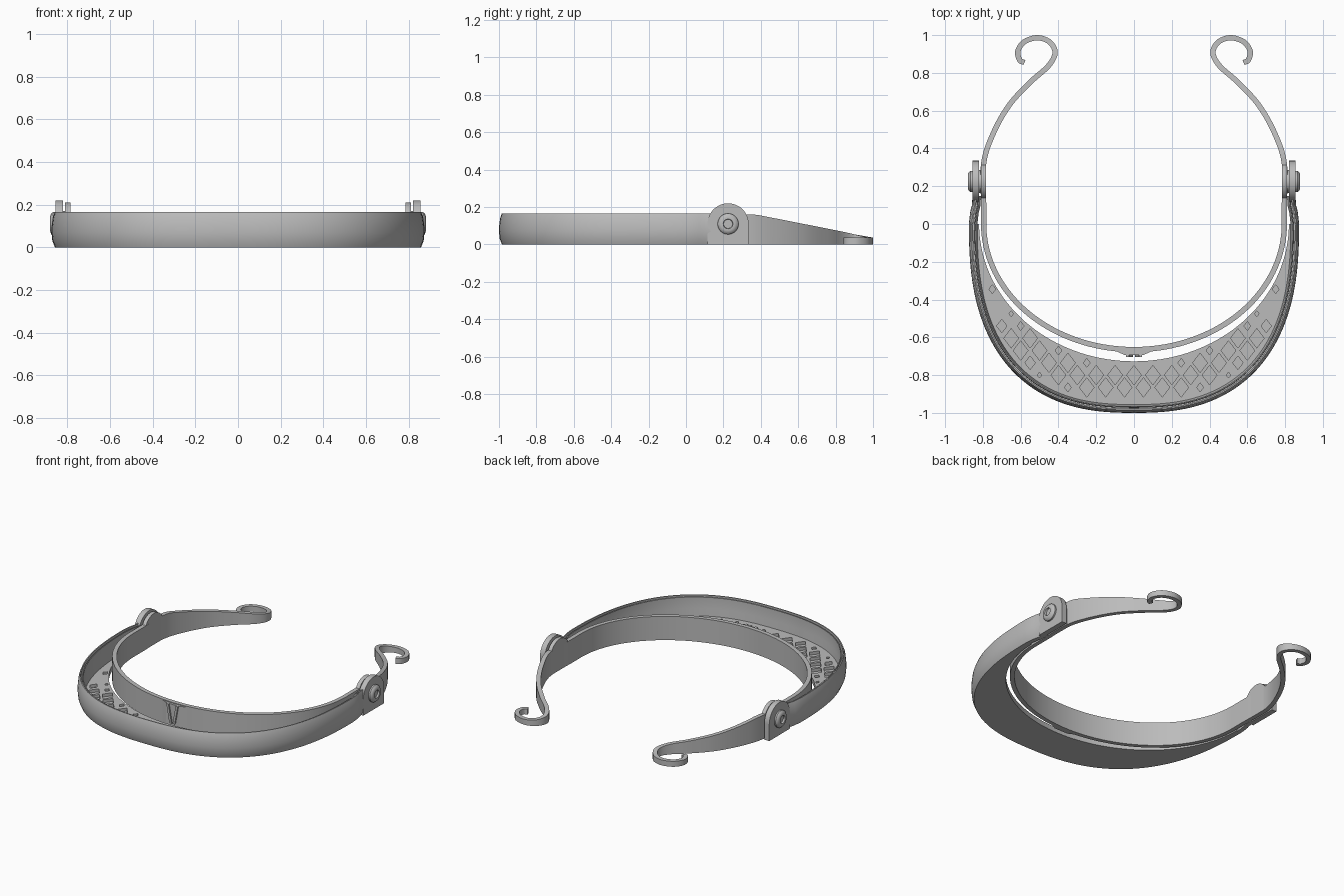
import bpy, bmesh, math
from mathutils import Vector

cube = bpy.data.objects.get("Cube")
if cube:
    bpy.data.objects.remove(cube, do_unlink=True)

GREY = (0.5, 0.5, 0.5, 1)
mat = bpy.data.materials.new("matte grey plastic")
mat.use_nodes = True
mat.diffuse_color = GREY
bsdf = mat.node_tree.nodes["Principled BSDF"]
bsdf.inputs["Base Color"].default_value = GREY
bsdf.inputs["Roughness"].default_value = 0.6


def finish(name, bm, smooth=True):
    bmesh.ops.recalc_face_normals(bm, faces=bm.faces)
    mesh = bpy.data.meshes.new(name)
    bm.to_mesh(mesh)
    bm.free()
    mesh.materials.append(mat)
    ob = bpy.data.objects.new(name, mesh)
    bpy.context.collection.objects.link(ob)
    if smooth:
        bpy.ops.object.select_all(action='DESELECT')
        ob.select_set(True)
        bpy.context.view_layer.objects.active = ob
        bpy.ops.object.shade_smooth_by_angle(angle=math.radians(35))
    return ob


def loft(name, rings, smooth=True):
    """Skin a list of closed rings and cap both ends."""
    bm = bmesh.new()
    rows = [[bm.verts.new(p) for p in ring] for ring in rings]
    n = len(rows[0])
    for a, b in zip(rows, rows[1:]):
        for i in range(n):
            j = (i + 1) % n
            bm.faces.new((a[i], a[j], b[j], b[i]))
    bm.faces.new(rows[0])
    bm.faces.new(rows[-1])
    return finish(name, bm, smooth)


def sweep(name, path, section, heights=None):
    """Sweep (offset, z) section along a flat path; offset runs to the left."""
    rings = []
    for i, p in enumerate(path):
        d = (path[min(i + 1, len(path) - 1)] - path[max(i - 1, 0)]).normalized()
        normal = Vector((-d.y, d.x))
        h = heights[i] if heights else 1
        ring = []
        for off, z in section:
            q = p + normal * off
            ring.append((q.x, q.y, z * h))
        rings.append(ring)
    return loft(name, rings)


def prism_x(name, profile, x0, x1):
    return loft(name, [[(x, y, z) for y, z in profile] for x in (x0, x1)])


def spline(points, steps=6):
    pts = [Vector(p) for p in points]
    pts = [2 * pts[0] - pts[1]] + pts + [2 * pts[-1] - pts[-2]]
    out = []
    for a, b, c, d in zip(pts, pts[1:], pts[2:], pts[3:]):
        for k in range(steps):
            t = k / steps
            out.append(0.5 * (2 * b + (c - a) * t + (2 * a - 5 * b + 4 * c - d) * t ** 2
                              + (3 * b - a - 3 * c + d) * t ** 3))
    return out + [pts[-2]]


def arc(a, b, power, count):
    """Front half of a superellipse, from -x round the front to +x."""
    out = []
    for k in range(count + 1):
        t = math.pi * k / count
        c, s = -math.cos(t), max(math.sin(t), 0)
        out.append(Vector((math.copysign(abs(c) ** (2 / power), c) * a,
                           -s ** (2 / power) * b)))
    return out


def flip(points):
    return [Vector((-p.x, p.y)) for p in reversed(points)]


# Head band with tapering arms and hooked ends, one continuous strip
arm = spline([(0.796, 0.1), (0.796, 0.32), (0.745, 0.48), (0.66, 0.63), (0.55, 0.75),
              (0.455, 0.835), (0.418, 0.905), (0.445, 0.962), (0.51, 0.986),
              (0.58, 0.965), (0.615, 0.915), (0.605, 0.868), (0.58, 0.855)])
arm_h, h = [], 0.16
for p in arm:
    h = max(0.036, min(h, 0.16 - 0.2 * (p.y - 0.37)))
    arm_h.append(h)
front = arc(0.796, 0.665, 2, 72)
sweep("head_band", flip(arm) + front + arm,
      [(-0.014, 0), (0.014, 0), (0.014, 1), (-0.014, 1)],
      arm_h[::-1] + [0.16] * len(front) + arm_h)

# Bulged outer rim with a narrow slot for the visor film
tail = [Vector(p) for p in ((0.871, 0.03), (0.866, 0.07), (0.858, 0.1), (0.855, 0.15))]
sweep("outer_rim", flip(tail) + arc(0.874, 1.0, 2.5, 96) + tail,
      [(0.016, 0), (0.004, 0.03), (0, 0.07), (0.001, 0.1), (0.006, 0.14), (0.015, 0.165),
       (0.022, 0.165), (0.02, 0.07), (0.027, 0.07), (0.03, 0.157), (0.036, 0.157),
       (0.036, 0.08), (0.045, 0.03), (0.045, 0)])

# Crescent floor between rim and band
outer = arc(0.845, 0.965, 2.5, 72)
inner = arc(0.82, 0.727, 2, 72)
TOP, FLOOR = 0.034, 0.014
floor = loft("crescent_floor", [[(o.x, o.y, 0), (i.x, i.y, 0), (i.x, i.y, TOP), (o.x, o.y, TOP)]
                                for o, i in zip(outer, inner)], smooth=False)


# Diamond pockets sunk into the floor, smaller where space is tight
def on_floor(x, y):
    if y >= 0:
        return False
    inside = (abs(x) / 0.82) ** 2.5 + (abs(y) / 0.94) ** 2.5 < 1
    return inside and (x / 0.828) ** 2 + (y / 0.738) ** 2 > 1


def add_diamond(bm, x, y, w, d):
    ring = [(x + w, y), (x, y + d), (x - w, y), (x, y - d)]
    low, high = [[bm.verts.new((px, py, z)) for px, py in ring] for z in (FLOOR, 0.06)]
    bm.faces.new(low[::-1])
    bm.faces.new(high)
    for i in range(4):
        j = (i + 1) % 4
        bm.faces.new((low[i], low[j], high[j], high[i]))


bm = bmesh.new()
PX, PY = 0.1, 0.13
for row in range(16):
    for col in range(-9, 10):
        x = (col + 0.5 * (row % 2)) * PX
        y = -0.93 + row * PY / 2
        for size in (1, 0.7, 0.45, 0.3):
            w, d = 0.039 * size, 0.051 * size
            if all(on_floor(*c) for c in ((x + w, y), (x - w, y), (x, y + d), (x, y - d))):
                add_diamond(bm, x, y, w, d)
                break
cutter = finish("pocket_cutter", bm, smooth=False)
cutter.hide_render = True
mod = floor.modifiers.new("pockets", 'BOOLEAN')
mod.operation = 'DIFFERENCE'
mod.solver = 'EXACT'
mod.object = cutter
bpy.context.view_layer.objects.active = floor
bpy.ops.object.modifier_apply(modifier=mod.name)
bpy.data.objects.remove(cutter, do_unlink=True)

# Centre stop on the front of the band, with a V of two ribs
stop = [(-0.1, -0.67), (-0.05, -0.694), (0.05, -0.694), (0.1, -0.67)]
loft("centre_stop", [[(x, y, z) for x, y in stop] for z in (0, 0.155)], smooth=False)
for side, label in ((1, "left"), (-1, "right")):
    loft(label + "_stop_rib",
         [[(side * (x + dx), y, z) for dx, y in ((-0.008, -0.69), (0.008, -0.69),
                                               (0.008, -0.704), (-0.008, -0.704))]
          for x, z in ((0.012, 0.03), (0.035, 0.155))], smooth=False)


# Side hinges
CY, CZ = 0.225, 0.11


def tab(radius):
    top = [(CY + radius * math.cos(math.pi * k / 28), CZ + radius * math.sin(math.pi * k / 28))
           for k in range(29)]
    return top + [(CY - radius, 0), (CY + radius, 0)]


def circle(radius, count=32):
    return [(CY + radius * math.cos(math.tau * k / count),
             CZ + radius * math.sin(math.tau * k / count)) for k in range(count)]


for side, label in ((1, "left"), (-1, "right")):
    prism_x(label + "_band_ear", tab(0.1), side * 0.784, side * 0.81)
    prism_x(label + "_rim_tab", tab(0.11), side * 0.82, side * 0.856)
    prism_x(label + "_hinge_spacer", circle(0.06), side * 0.805, side * 0.825)
    # Domed button with a sunken socket
    steps = ((0.056, 0.85), (0.056, 0.866), (0.048, 0.876), (0.036, 0.88),
             (0.026, 0.88), (0.024, 0.868))
    loft(label + "_hinge_button",
         [[(side * x, y, z) for y, z in circle(r)] for r, x in steps])
